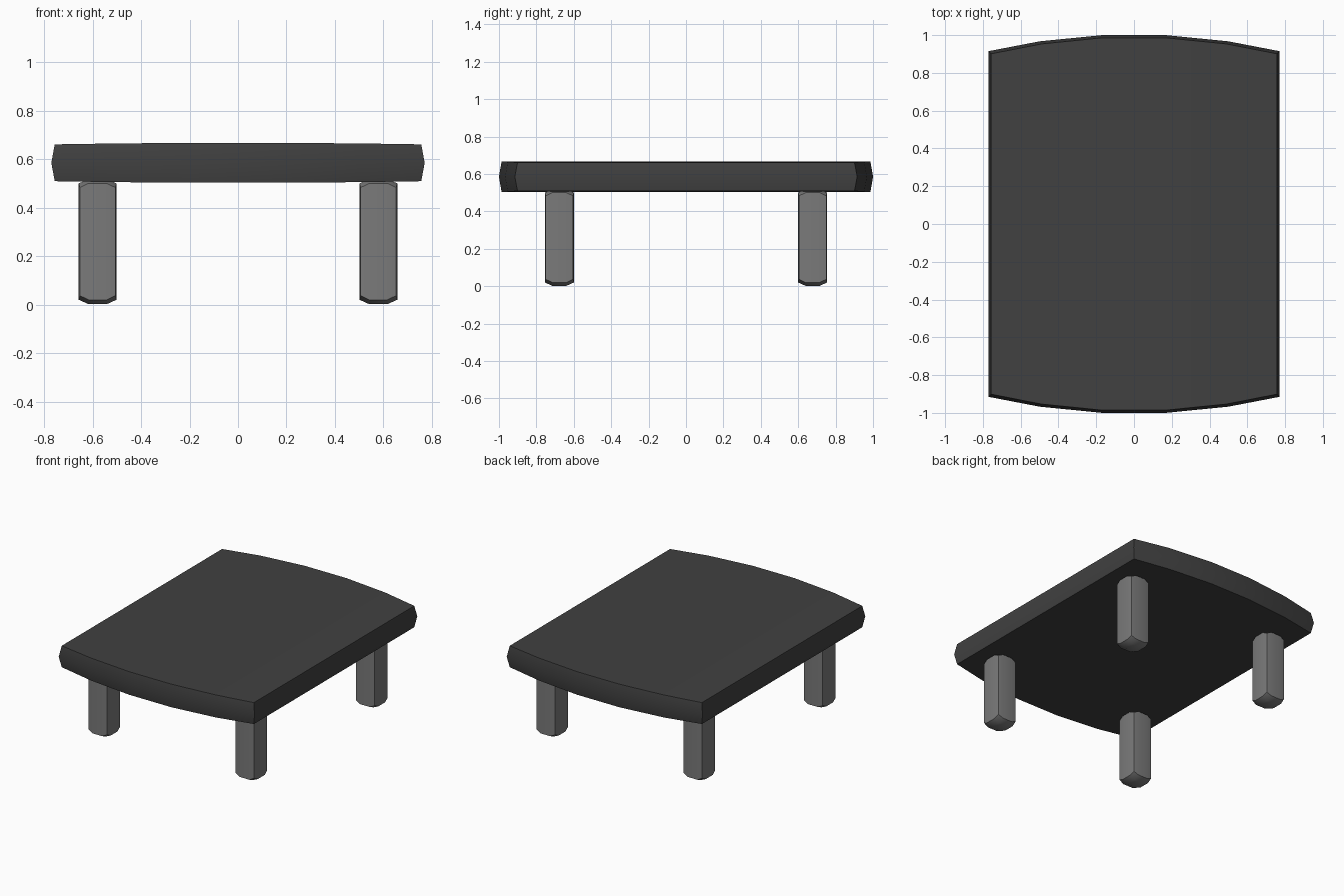
import bpy, bmesh, math

if "Cube" in bpy.data.objects:
    bpy.data.objects.remove(bpy.data.objects["Cube"])


def material(name, value):
    m = bpy.data.materials.new(name)
    m.diffuse_color = (value, value, value, 1)
    m.use_nodes = True
    m.node_tree.nodes["Principled BSDF"].inputs["Base Color"].default_value = m.diffuse_color
    return m


def finish(bm, name, mat):
    """Recalculate normals, smooth shallow edges and keep steep ones sharp."""
    bmesh.ops.recalc_face_normals(bm, faces=bm.faces)
    for f in bm.faces:
        f.smooth = True
    for e in bm.edges:
        e.smooth = e.calc_face_angle(0) < math.radians(30)
    mesh = bpy.data.meshes.new(name)
    bm.to_mesh(mesh)
    bm.free()
    mesh.materials.append(mat)
    return mesh


def add(name, mesh, loc=(0, 0, 0)):
    ob = bpy.data.objects.new(name, mesh)
    ob.location = loc
    bpy.context.collection.objects.link(ob)


def bridge(bm, a, b):
    n = len(a)
    for i in range(n):
        j = (i + 1) % n
        bm.faces.new((a[i], a[j], b[j], b[i]))


dark = material("charcoal top", 0.052)
grey = material("grey leg", 0.195)

# Tabletop: bowed front and back, bulging rim, very slight crown
half = [(0.77, 0.915, 0.076), (0.5, 0.967, 0.080), (0.167, 1.0, 0.082)]
back = half + [(-x, y, h) for x, y, h in reversed(half)]
outline = back + [(x, -y, h) for x, y, h in reversed(back)]
bm = bmesh.new()
loops = []
for level, inset in ((-1, 0.014), (0, 0), (1, 0.014)):
    loops.append([bm.verts.new((x * (1 - inset / 0.77),
                                y - math.copysign(inset, y),
                                0.585 + level * h)) for x, y, h in outline])
bridge(bm, loops[0], loops[1])
bridge(bm, loops[1], loops[2])
n = len(outline)
for ring in (loops[0], loops[2]):
    for i in range(n // 2 - 1):
        bm.faces.new((ring[i], ring[i + 1], ring[n - 2 - i], ring[n - 1 - i]))
add("tabletop", finish(bm, "tabletop", dark))

# Leg: softly bulging square post with rounded ends
FACE, EDGE, MID, HEIGHT = 0.078, 0.073, 0.038, 0.52
bm = bmesh.new()
ends = []
for top in (False, True):
    ring, cap = [], []
    for k in range(4):
        c, s = round(math.cos(k * math.pi / 2)), round(math.sin(k * math.pi / 2))
        for x, y, dz, dest in ((EDGE, -EDGE, 0.037, ring), (FACE, -MID, 0.02, ring),
                               (FACE, MID, 0.02, ring), (MID, -MID, 0.002, cap)):
            z = HEIGHT - dz if top else dz
            dest.append(bm.verts.new((x * c - y * s, x * s + y * c, z)))
    for k in range(4):
        r = 3 * k
        bm.faces.new((ring[r], ring[r + 1], cap[k], ring[r - 1]))
        bm.faces.new((ring[r + 1], ring[r + 2], cap[(k + 1) % 4], cap[k]))
    bm.faces.new(cap)
    ends.append(ring)
bridge(bm, ends[0], ends[1])
leg = finish(bm, "leg", grey)

for sy, depth in ((-1, "front"), (1, "back")):
    for sx, side in ((-1, "left"), (1, "right")):
        add(f"{depth}_{side}_leg", leg, (sx * 0.579, sy * 0.677, 0))
